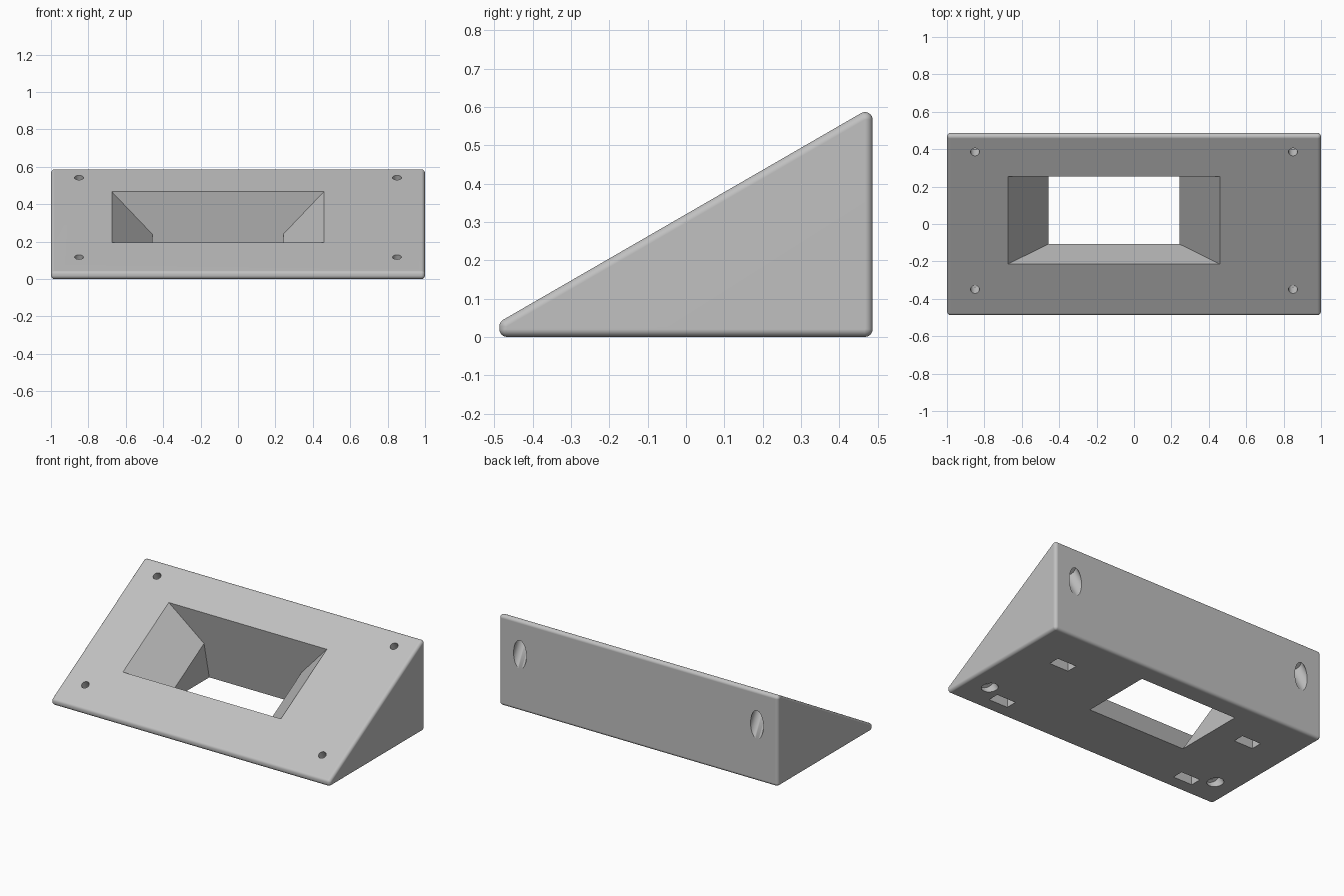
import bpy, bmesh, math
from mathutils import Vector, Matrix

cube = bpy.data.objects.get("Cube")
if cube:
    bpy.data.objects.remove(cube, do_unlink=True)

TILT = math.radians(30)
HALF_Y, R = 0.487, 0.02


def slope(y):
    return 0.32 + y * math.tan(TILT)


def make_object(name, bm):
    bmesh.ops.recalc_face_normals(bm, faces=bm.faces[:])
    mesh = bpy.data.meshes.new(name)
    bm.to_mesh(mesh)
    bm.free()
    obj = bpy.data.objects.new(name, mesh)
    bpy.context.collection.objects.link(obj)
    return obj


# Wedge body: hull around a small ball at each rounded corner
bm = bmesh.new()
back, front = HALF_Y - R, R - HALF_Y
for y, z in ((back, R), (front, R),
             (back, slope(back) - R / math.cos(TILT)),
             (front, slope(front) - R / math.cos(TILT))):
    for x in (-1 + R, 1 - R):
        place = Matrix.Translation((x, y, z)) @ Matrix.Rotation(math.pi / 2, 4, 'Y')
        bmesh.ops.create_uvsphere(bm, u_segments=24, v_segments=12, radius=R, matrix=place)
hull = bmesh.ops.convex_hull(bm, input=bm.verts[:])
bmesh.ops.delete(bm, geom=[v for v in bm.verts if not v.link_faces], context='VERTS')
loose = {g for g in hull["geom_interior"] if isinstance(g, bmesh.types.BMVert) and g.is_valid}
bmesh.ops.delete(bm, geom=list(loose), context='VERTS')
bmesh.ops.dissolve_limit(bm, angle_limit=math.radians(0.5), verts=bm.verts[:], edges=bm.edges[:])
body = make_object("wedge_body", bm)

# Window: flared under the sloped face, then straight down through the base
bm = bmesh.new()
MID, WIDE, NARROW = -0.108, 0.567, 0.35
rings = []
for half, (y0, z0), (y1, z1) in (
        (WIDE, (-0.265, slope(-0.215) + 0.087), (0.205, slope(0.255) + 0.087)),
        (WIDE, (-0.215, slope(-0.215)), (0.255, slope(0.255))),
        (NARROW, (-0.107, 0.0), (0.306, 0.24)),
        (NARROW, (-0.107, -0.05), (0.371, -0.05))):
    rings.append([bm.verts.new(p) for p in (
        (MID - half, y0, z0), (MID + half, y0, z0),
        (MID + half, y1, z1), (MID - half, y1, z1))])
for a, b in zip(rings, rings[1:]):
    for i in range(4):
        j = (i + 1) % 4
        bm.faces.new((a[i], a[j], b[j], b[i]))
bm.faces.new(rings[0])
bm.faces.new(rings[-1])
cutters = [make_object("window_cutter", bm)]

# Screw holes and wide head bores, square to the sloped face
INTO = Vector((0, math.sin(TILT), -math.cos(TILT)))


def drill(name, radius, start, end):
    bm = bmesh.new()
    for x in (-0.85, 0.85):
        for y in (-0.35, 0.385):
            centre = Vector((x, y, slope(y))) + INTO * (start + end) / 2
            bmesh.ops.create_cone(bm, cap_ends=True, segments=32, radius1=radius,
                                  radius2=radius, depth=end - start,
                                  matrix=Matrix.Translation(centre) @ Matrix.Rotation(TILT, 4, 'X'))
    return make_object(name, bm)


cutters.append(drill("head_bore_cutter", 0.046, 0.07, 0.36))
cutters.append(drill("screw_hole_cutter", 0.024, -0.05, 0.1))

# Four blind slots in the base
bm = bmesh.new()
for x in (-0.695, 0.695):
    for y in (-0.355, 0.19):
        bmesh.ops.create_cube(bm, size=1, matrix=Matrix.Translation((x, y, 0.01))
                              @ Matrix.Diagonal((0.137, 0.073, 0.12, 1)))
cutters.append(make_object("slot_cutter", bm))

# Cut the body
bpy.ops.object.select_all(action='DESELECT')
bpy.context.view_layer.objects.active = body
body.select_set(True)
for cutter in cutters:
    cutter.hide_render = True
    mod = body.modifiers.new(cutter.name, 'BOOLEAN')
    mod.operation, mod.solver, mod.object = 'DIFFERENCE', 'EXACT', cutter
    bpy.ops.object.modifier_apply(modifier=mod.name)
for cutter in cutters:
    bpy.data.objects.remove(cutter, do_unlink=True)

# Plain grey finish with crisp flats and soft rounded edges
grey = bpy.data.materials.new("light_grey")
colour = (0.53, 0.53, 0.53, 1)
grey.use_nodes = True
grey.diffuse_color = colour
grey.node_tree.nodes["Principled BSDF"].inputs["Base Color"].default_value = colour
body.data.materials.clear()
body.data.materials.append(grey)
bpy.ops.object.shade_smooth_by_angle(angle=math.radians(31))
weighted = body.modifiers.new("flat_shading", 'WEIGHTED_NORMAL')
weighted.keep_sharp = True
